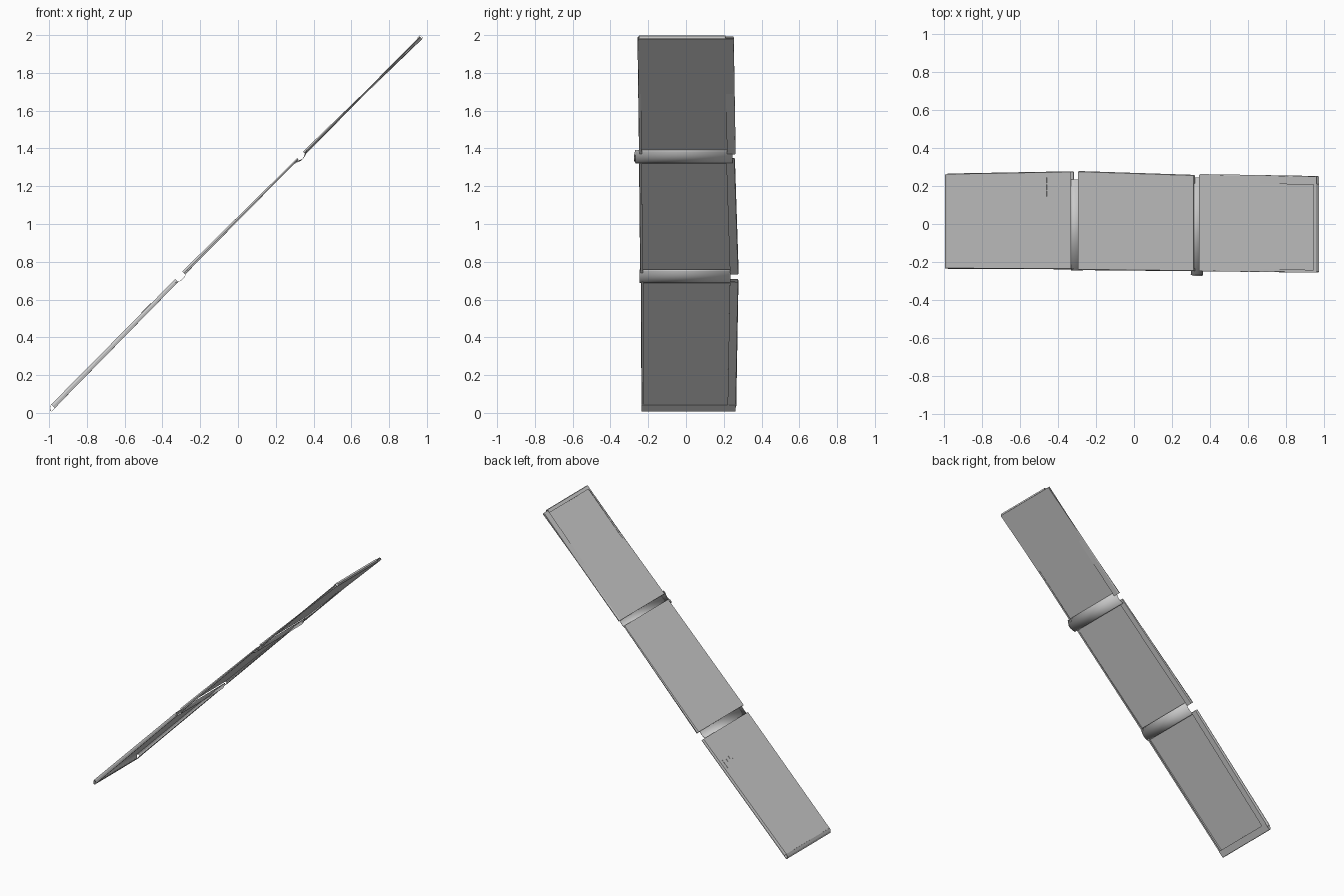
import bpy, math

if "Cube" in bpy.data.objects:
    bpy.data.objects.remove(bpy.data.objects["Cube"])

R = math.sqrt(0.5)


def place(s, y, d):
    """s runs up the 45 degree slope, d is the offset along the sheet normal."""
    return (s - d * R, y, s + 1.0 + d * R)


def sheet(name, rows, thick=0.002):
    """Thin metal skin lofted through rows of (s, y, d) points."""
    n = len(rows[0])
    verts = [place(*p) for row in rows for p in row]
    faces = [(i * n + j, i * n + j + 1, (i + 1) * n + j + 1, (i + 1) * n + j)
             for i in range(len(rows) - 1) for j in range(n - 1)]
    me = bpy.data.meshes.new(name)
    me.from_pydata(verts, [], faces)
    ob = bpy.data.objects.new(name, me)
    bpy.context.collection.objects.link(ob)
    mod = ob.modifiers.new("gauge", 'SOLIDIFY')
    mod.thickness = thick
    mod.offset = 0
    return ob


def panel_row(s, y0, y1, d, f):
    """Cross-section: short lip at -y, flat skin, folded flange at +y."""
    m = (d + f) / 2
    return [(s, y0 + 0.014, f), (s, y0 + 0.002, f), (s, y0, m), (s, y0 + 0.003, d),
            (s, y1 - 0.003, d), (s, y1, m), (s, y1 - 0.003, f), (s, y1 - 0.045, f)]


# three overlapping panels: each end is (s, y min, y max, skin offset, flange offset)
panels = {
    "lower_panel": [(-0.972, -0.235, 0.265, 0.023, -0.002), (-0.312, -0.238, 0.277, 0.028, 0.008)],
    "middle_panel": [(-0.273, -0.242, 0.278, 0.030, 0.010), (0.332, -0.248, 0.258, 0.024, 0.016)],
    "upper_panel": [(0.363, -0.248, 0.262, 0.027, 0.009), (0.978, -0.256, 0.252, 0.004, 0.021)],
}
for name, ends in panels.items():
    sheet(name, [panel_row(*e) for e in ends])


def strip(name, profile, y0, y1):
    """Profile of (s, d) points extruded across the width."""
    return sheet(name, [[(s, y, d) for s, d in profile] for y in (y0, y1)])


# folded hems at the bottom and the top of the run
strip("bottom_hem", [(-0.972, 0.023), (-0.984, 0.016), (-0.991, 0.004),
                     (-0.989, -0.003), (-0.955, -0.003)], -0.235, 0.262)
strip("top_hem", [(0.978, 0.004), (0.984, 0.014), (0.981, 0.024), (0.965, 0.024)], -0.25, 0.21)

# curved joint channels bridging neighbouring panels
for name, c, y0, y1 in (("lower_joint", -0.288, -0.245, 0.235),
                        ("upper_joint", 0.345, -0.268, 0.245)):
    prof = []
    for i in range(13):
        t = i / 12 * 2 - 1
        prof.append((c + 0.033 * t, 0.002 + 0.015 * t * t + 0.003 * t))
    ch = strip(name, prof, y0, y1)
    for p in ch.data.polygons:
        p.use_smooth = True

# rounded end lug on the upper joint
lug = [[(0.345 + 0.033 * k * t, -0.268 - 0.012 * (1 - k), 0.002 + 0.017 * t * t * k)
        for t in (-1, -0.5, 0, 0.5, 1)] for k in (1.0, 0.8, 0.45)]
sheet("upper_joint_lug", lug)

# small latch plates on the lower panel
for i, (x0, x1, y0, y1) in enumerate([(-0.51, -0.46, 0.215, 0.245),
                                      (-0.485, -0.46, 0.18, 0.208),
                                      (-0.48, -0.46, 0.145, 0.175)]):
    strip(f"latch_plate_{i + 1}", [(x0 + 0.02, 0.029), (x1 + 0.02, 0.029)], y0, y1)
